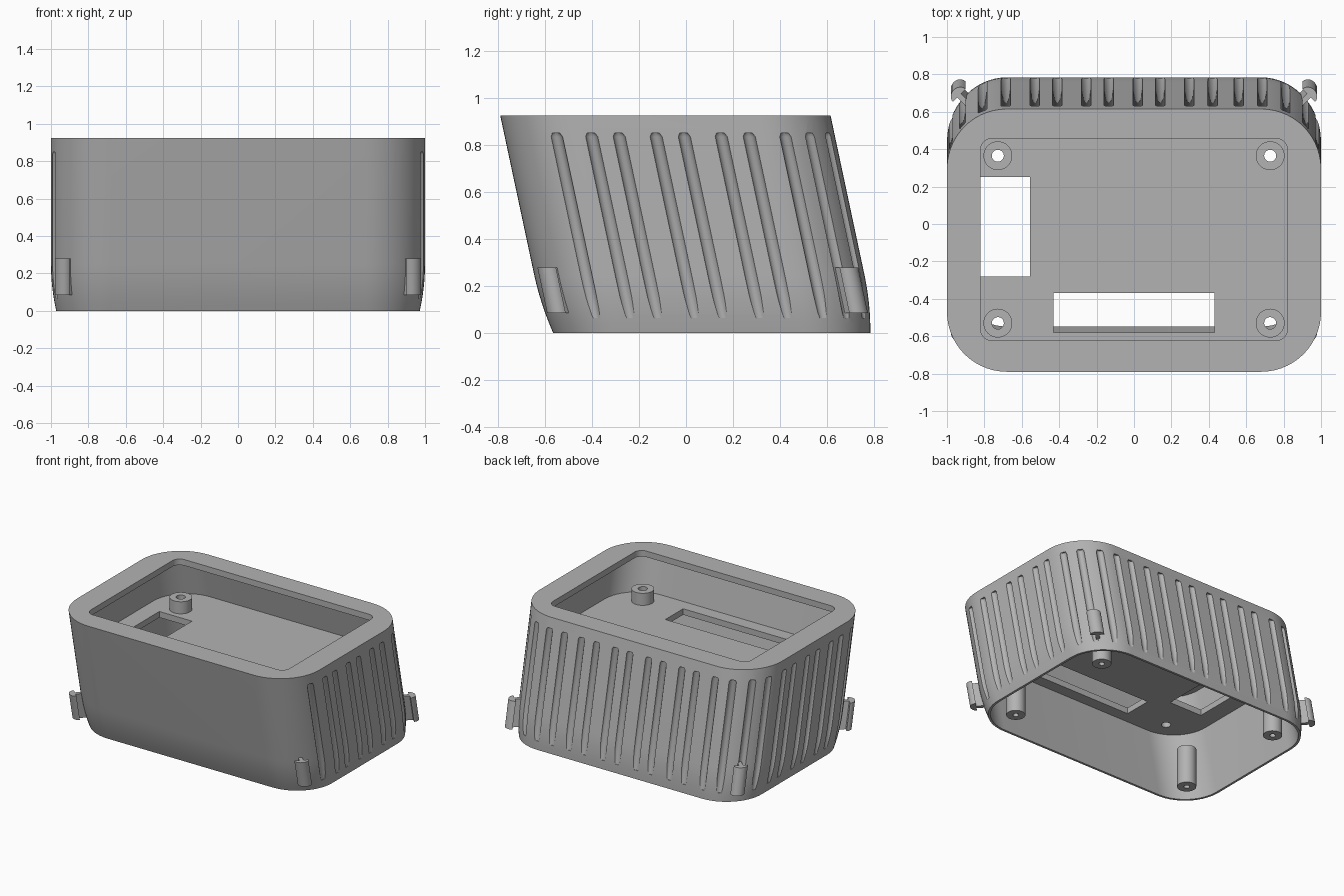
import bpy, bmesh
from math import sin, cos, pi, radians

TOP = 0.925                      # overall height
LEAN = 0.213                     # backward slide per unit of depth
HX, HY, R = 1.0, 0.7025, 0.32    # top outline half sizes and corner radius
MID_Y = -0.0875                  # centre of the top outline
WALL = 0.045

if "Cube" in bpy.data.objects:
    bpy.data.objects.remove(bpy.data.objects["Cube"])

grey = bpy.data.materials.new("plain grey")
grey.use_nodes = True
grey.diffuse_color = (0.45, 0.45, 0.45, 1)
grey.node_tree.nodes["Principled BSDF"].inputs["Base Color"].default_value = grey.diffuse_color


def rounded(hx, hy, r, z, x=0, y=MID_Y, n=14):
    """Rounded rectangle ring."""
    ring = []
    for q, (sx, sy) in enumerate([(1, 1), (-1, 1), (-1, -1), (1, -1)]):
        for i in range(n + 1):
            a = (q + i / n) * pi / 2
            ring.append((x + sx * (hx - r) + r * cos(a),
                         y + sy * (hy - r) + r * sin(a), z))
    return ring


def circle(x, y, r, z, n=32):
    return [(x + r * cos(2 * pi * i / n), y + r * sin(2 * pi * i / n), z) for i in range(n)]


def rect(x0, x1, y0, y1, z):
    return [(x0, y0, z), (x1, y0, z), (x1, y1, z), (x0, y1, z)]


def leaned(ring):
    return [(x, y + LEAN * (TOP - z), z) for x, y, z in ring]


def loft(bm, rings, cyclic=False):
    """Skin rings; cap both ends, or close into a tube."""
    loops = [[bm.verts.new(p) for p in ring] for ring in rings]
    pairs = list(zip(loops, loops[1:]))
    if cyclic:
        pairs.append((loops[-1], loops[0]))
    else:
        bm.faces.new(loops[0][::-1])
        bm.faces.new(loops[-1])
    for a, b in pairs:
        for i in range(len(a)):
            j = (i + 1) % len(a)
            bm.faces.new((a[i], a[j], b[j], b[i]))


def build(name, lofts, cyclic=False):
    bm = bmesh.new()
    for rings in lofts:
        loft(bm, rings, cyclic)
    bmesh.ops.recalc_face_normals(bm, faces=bm.faces)
    mesh = bpy.data.meshes.new(name)
    bm.to_mesh(mesh)
    bm.free()
    mesh.materials.append(grey)
    ob = bpy.data.objects.new(name, mesh)
    bpy.context.collection.objects.link(ob)
    return ob


def activate(ob):
    bpy.ops.object.select_all(action='DESELECT')
    ob.select_set(True)
    bpy.context.view_layer.objects.active = ob


def smooth(ob):
    activate(ob)
    bpy.ops.object.shade_smooth_by_angle(angle=radians(30))


def carve(ob, name, lofts):
    cutter = build(name, lofts)
    cutter.hide_render = True
    mod = ob.modifiers.new(name, 'BOOLEAN')
    mod.operation, mod.solver, mod.object = 'DIFFERENCE', 'EXACT', cutter
    activate(ob)
    bpy.ops.object.modifier_apply(modifier=name)
    bpy.data.objects.remove(cutter)


# Leaning outer body, tucked in toward the bottom rim
def body_ring(z, inset=0):
    return leaned(rounded(HX - inset, HY - inset, R - inset, z))


heights = [0.25 * i / 6 for i in range(7)] + [TOP]
shell = build("enclosure_shell",
              [[body_ring(z, 0.028 * max(0, 1 - z / 0.25) ** 2) for z in heights]])

# Cavities above and below the mounting plate, and the top opening
FLOOR_LOW, FLOOR_TOP = 0.555, 0.6
carve(shell, "lower_cavity", [[body_ring(-0.1, WALL), body_ring(FLOOR_LOW, WALL)]])
carve(shell, "upper_cavity", [[body_ring(FLOOR_TOP, WALL), body_ring(0.88, WALL)]])
carve(shell, "top_opening", [[rounded(0.82, 0.54, 0.06, z, y=-0.083) for z in (0.8, 1.1)]])

# Plate windows and screw holes
screws = [(x, y) for x in (-0.728, 0.728) for y in (-0.53, 0.365)]
carve(shell, "plate_windows",
      [[rect(-0.825, -0.555, -0.28, 0.25, z) for z in (0.5, 0.65)],
       [rect(-0.43, 0.43, -0.58, -0.37, z) for z in (0.5, 0.65)]])
carve(shell, "screw_holes", [[circle(x, y, 0.032, z) for z in (0.5, 0.65)] for x, y in screws])

# Grip grooves on the sides, the back and the back corners
GROOVE, OUT = 0.027, 0.006
back_y = MID_Y + HY
spots = [(x, back_y + OUT) for x in
         (-0.53, -0.41, -0.255, -0.135, 0.02, 0.14, 0.295, 0.42, 0.56)]
spots += [(s * 0.685, back_y + OUT) for s in (-1, 1)]
for s in (-1, 1):
    spots += [(s * (HX + OUT), y) for y in (-0.42, -0.303, -0.146, -0.026, 0.131, 0.25)]
    for deg in (20, 42, 66):
        a = radians(deg)
        spots.append((s * (HX - R + (R + OUT) * cos(a)), back_y - R + (R + OUT) * sin(a)))
    a = radians(-18)
    spots.append((s * (HX - R + (R + OUT) * cos(a)), MID_Y - HY + R + (R + OUT) * sin(a)))
carve(shell, "grip_grooves",
      [[leaned(circle(x, y, r, z, 16)) for r, z in
        ((GROOVE, 0.065), (GROOVE, 0.835), (GROOVE * 0.7, 0.85))] for x, y in spots])
smooth(shell)


# Hollow round supports
def tube(name, x, y, z0, z1, outer, inner):
    smooth(build(name, [[circle(x, y, outer, z0), circle(x, y, outer, z1),
                         circle(x, y, inner, z1), circle(x, y, inner, z0)]], True))


for i, (x, y) in enumerate(screws):
    tube(f"plate_boss_{i + 1}", x, y, FLOOR_TOP - 0.005, 0.69, 0.077, 0.032)
for i, (x, y) in enumerate([(x, y) for x in (-0.755, 0.755) for y in (-0.345, 0.56)]):
    tube(f"base_post_{i + 1}", x, y, 0.0, 0.29, 0.065, 0.02)

# Rounded hook clips on the four corners
section = [(0.28, -0.014), (0.36, -0.014)]
section += [(0.36 + 0.042 * cos(t), 0.048 * sin(t))
            for t in (-pi / 2 + pi * i / 12 for i in range(13))]
section += [(0.36, 0.014), (0.28, 0.014)]
for sx, side in ((-1, "right"), (1, "left")):
    for sy, end in ((-1, "front"), (1, "back")):
        c = 0.5 ** 0.5
        rings = [leaned([(sx * (HX - R + c * (d - w)),
                          MID_Y + sy * (HY - R + c * (d + w)), z) for d, w in section])
                 for z in (0.085, 0.28)]
        smooth(build(f"{end}_{side}_clip", [rings]))
